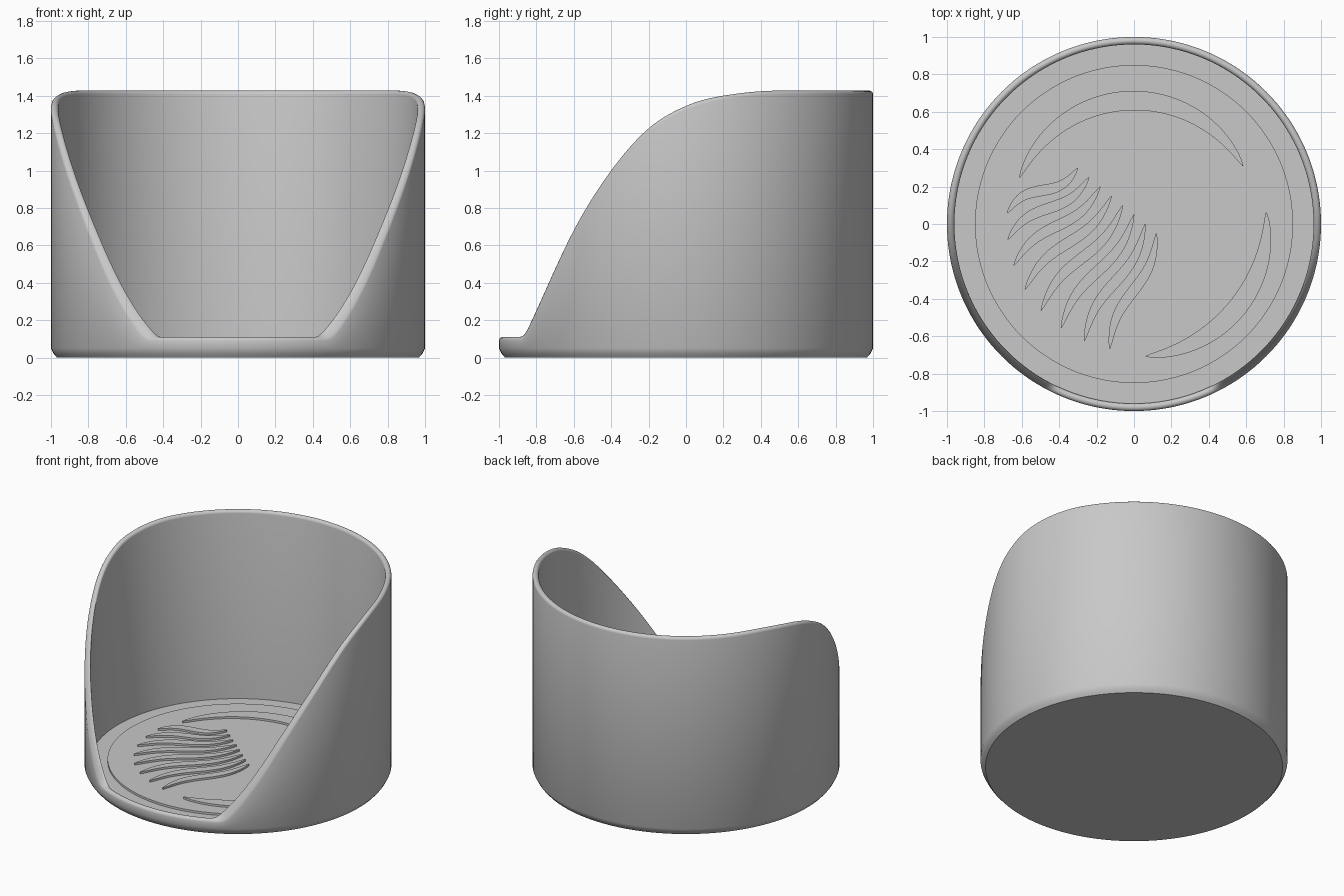
import bpy, bmesh, math
from mathutils import Vector

if "Cube" in bpy.data.objects:
    bpy.data.objects.remove(bpy.data.objects["Cube"])

grey = bpy.data.materials.new("plain grey")
grey.use_nodes = True
grey.diffuse_color = (0.58, 0.58, 0.58, 1)
grey.node_tree.nodes["Principled BSDF"].inputs["Base Color"].default_value = (0.58, 0.58, 0.58, 1)

SEGMENTS = 288
FLOOR, PANEL = 0.075, 0.09

# Height of the wall's cut edge at each depth, low lip to tall back
EDGE = [(-1.1, 0.11), (-0.89, 0.11), (-0.865, 0.122), (-0.84, 0.165), (-0.6, 0.68),
        (-0.4, 1.0), (-0.2, 1.225), (0, 1.345), (0.2, 1.4), (0.5, 1.427), (1.1, 1.427)]


def edge_height(y):
    def slope(i):
        if i <= 1 or i >= len(EDGE) - 2:
            return 0
        (a, p), (b, q) = EDGE[i - 1], EDGE[i + 1]
        return (q - p) / (b - a)
    for i in range(len(EDGE) - 1):
        (y0, z0), (y1, z1) = EDGE[i], EDGE[i + 1]
        if y <= y1:
            w = y1 - y0
            t = (y - y0) / w
            a, b = slope(i) * w, slope(i + 1) * w
            return (z0 + a * t + (3 * (z1 - z0) - 2 * a - b) * t ** 2
                    + (2 * (z0 - z1) + a + b) * t ** 3)
    return EDGE[-1][1]


def finish(bm, name, smooth):
    bmesh.ops.recalc_face_normals(bm, faces=bm.faces)
    mesh = bpy.data.meshes.new(name)
    bm.to_mesh(mesh)
    bm.free()
    mesh.materials.append(grey)
    obj = bpy.data.objects.new(name, mesh)
    bpy.context.collection.objects.link(obj)
    if smooth:
        bpy.ops.object.select_all(action='DESELECT')
        obj.select_set(True)
        bpy.context.view_layer.objects.active = obj
        bpy.ops.object.shade_smooth_by_angle(angle=math.radians(35))


# Section from underside to floor: radius, height, measured from cut edge?
section = [(0.968, 0, False), (0.985, 0.02, False), (1, 0.05, False)]
for k in range(9):
    a = math.pi * k / 8
    section.append((0.98 + 0.02 * math.cos(a), 0.02 * (math.sin(a) - 1), True))
section += [(0.96, FLOOR, False), (0.85, FLOOR, False), (0.85, PANEL, False)]

# Holder: section swept round, with the wall height following the cut edge
bm = bmesh.new()
rings = []
for r, z, from_edge in section:
    ring = []
    for i in range(SEGMENTS):
        a = 2 * math.pi * i / SEGMENTS
        x, y = r * math.cos(a), r * math.sin(a)
        ring.append(bm.verts.new((x, y, edge_height(y) + z if from_edge else z)))
    rings.append(ring)
for lower, upper in zip(rings, rings[1:]):
    for i in range(SEGMENTS):
        j = (i + 1) % SEGMENTS
        bm.faces.new((lower[i], lower[j], upper[j], upper[i]))
bm.faces.new(rings[0])
bm.faces.new(rings[-1])
finish(bm, "cup_holder", True)


# Raised tapered ribbon on the floor panel
def ribbon(name, path, width, steps=24, height=0.014):
    bm = bmesh.new()
    rows = []
    for k in range(steps + 1):
        t = k / steps
        p = path(t)
        d = (path(t + 0.01) - path(t - 0.01)).normalized()
        side = Vector((-d.y, d.x)) * (width * math.sin(math.pi * t) ** 0.7 / 2 + 0.002)
        rows.append([bm.verts.new((q.x, q.y, z)) for q, z in
                     ((p - side, PANEL - 0.005), (p - side, PANEL + height),
                      (p + side, PANEL + height), (p + side, PANEL - 0.005))])
    for a, b in zip(rows, rows[1:]):
        for i in range(4):
            j = (i + 1) % 4
            bm.faces.new((a[i], a[j], b[j], b[i]))
    bm.faces.new(rows[0])
    bm.faces.new(rows[-1])
    finish(bm, name, False)


def arc(radius, start, end):
    def path(t):
        a = math.radians(start + (end - start) * t)
        return Vector((radius * math.cos(a), radius * math.sin(a)))
    return path


def wave(root, tip):
    root, tip = Vector(root), Vector(tip)
    across = Vector((root.y - tip.y, tip.x - root.x)).normalized()
    return lambda t: root.lerp(tip, t) + across * 0.03 * math.sin(2 * math.pi * t)


# Plain ornament: two crescents and a fan of wavy strands
ribbon("upper_crescent", arc(0.66, 28, 158), 0.1, 48)
ribbon("lower_crescent", arc(0.71, -85, 5), 0.1, 36)
for n in range(8):
    a = math.radians(175 + 12 * n)
    tip = (0.68 * math.cos(a), 0.68 * math.sin(a))
    root = (-0.3 + 0.06 * n, 0.3 - 0.05 * n)
    ribbon(f"strand_{n + 1}", wave(root, tip), 0.055)
